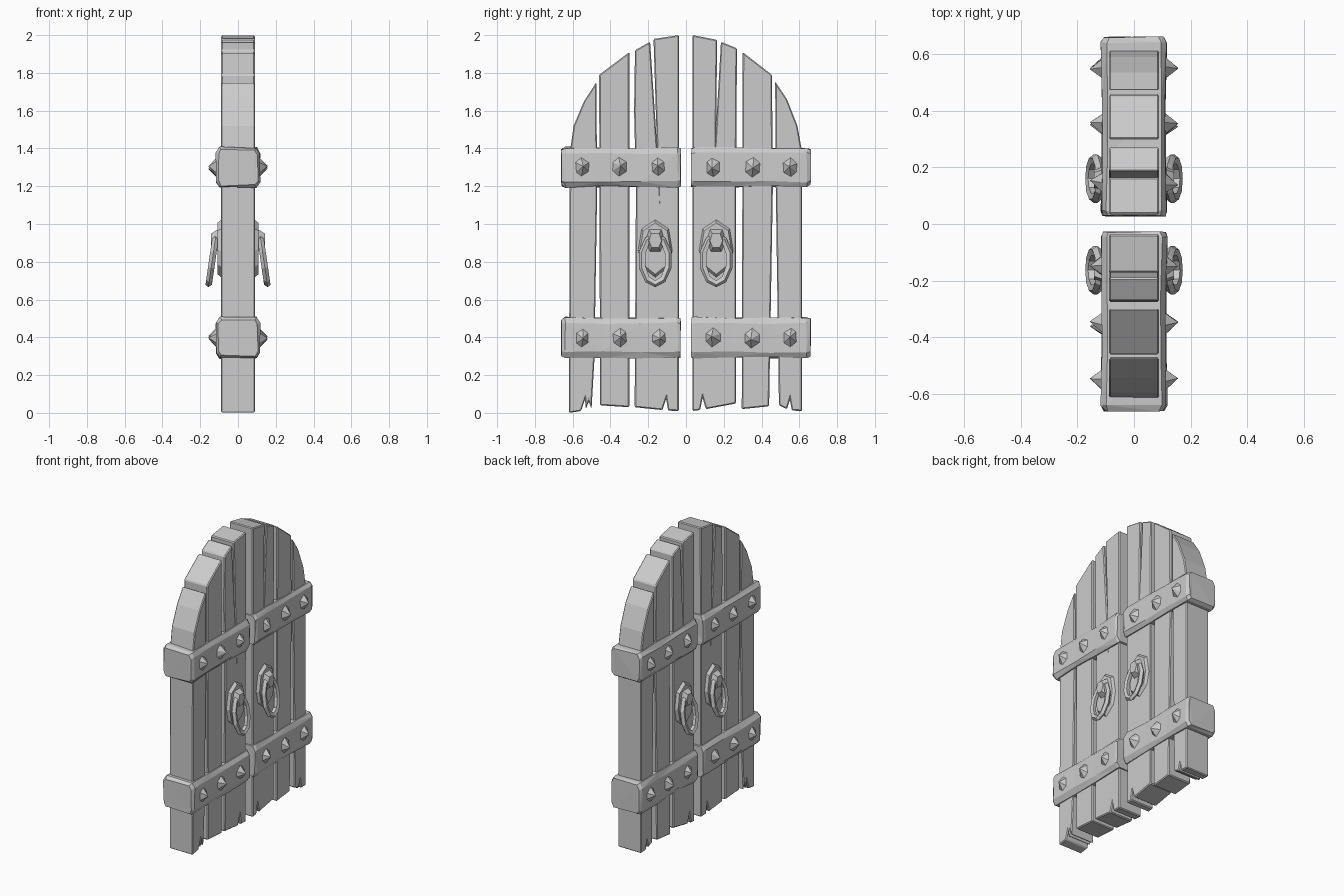
import bpy, bmesh, math, random
from mathutils import Vector, Matrix

if "Cube" in bpy.data.objects:
    bpy.data.objects.remove(bpy.data.objects["Cube"])

random.seed(4)


def finish(bm, name, bevel=0.0):
    bmesh.ops.recalc_face_normals(bm, faces=bm.faces)
    me = bpy.data.meshes.new(name)
    bm.to_mesh(me)
    bm.free()
    ob = bpy.data.objects.new(name, me)
    bpy.context.collection.objects.link(ob)
    if bevel:
        mod = ob.modifiers.new("worn_edges", 'BEVEL')
        mod.width, mod.segments, mod.limit_method = bevel, 1, 'ANGLE'
        mod.angle_limit = math.radians(40)
    return ob


def extrude_profile(name, pts, x0, x1, inset=1.0, bevel=0.0):
    """Prism along x from a (y, z) outline; inset scales the x1 end."""
    bm = bmesh.new()
    cy = sum(p[0] for p in pts) / len(pts)
    cz = sum(p[1] for p in pts) / len(pts)
    a = [bm.verts.new((x0, y, z)) for y, z in pts]
    b = [bm.verts.new((x1, cy + (y - cy) * inset, cz + (z - cz) * inset)) for y, z in pts]
    bm.faces.new(a)
    bm.faces.new(b[::-1])
    n = len(pts)
    for i in range(n):
        bm.faces.new((a[i], a[(i + 1) % n], b[(i + 1) % n], b[i]))
    return finish(bm, name, bevel)


def loft(name, rings, closed=False):
    bm = bmesh.new()
    vs = [[bm.verts.new(p) for p in r] for r in rings]
    n = len(vs[0])
    for k in range(len(vs) if closed else len(vs) - 1):
        r, s = vs[k], vs[(k + 1) % len(vs)]
        for i in range(n):
            bm.faces.new((r[i], r[(i + 1) % n], s[(i + 1) % n], s[i]))
    if not closed:
        bm.faces.new(vs[0])
        bm.faces.new(vs[-1][::-1])
    bmesh.ops.triangulate(bm, faces=bm.faces)
    return finish(bm, name)


# Planks: arched tops, split ends, notched bottoms
planks = {
    "left_outer": [(-.62, .0), (-.555, .01), (-.535, .07), (-.53, .02), (-.515, .06), (-.50, .02),
                   (-.485, .28), (-.47, 1.2), (-.475, 1.75), (-.54, 1.65), (-.595, 1.52), (-.615, 1.38)],
    "left_middle": [(-.455, .04), (-.30, .03), (-.30, 1.91), (-.46, 1.79)],
    "left_inner": [(-.272, .03), (-.125, .015), (-.105, .075), (-.095, .012), (-.038, .01),
                   (-.036, 2.0), (-.172, 1.98), (-.155, 1.44), (-.19, 1.965), (-.27, 1.92), (-.275, 1.6), (-.265, 1.2)],
    "right_inner": [(.035, .01), (.075, .015), (.088, .08), (.105, .02), (.265, .05),
                    (.265, 1.2), (.27, 1.93), (.185, 1.965), (.16, 1.53), (.165, 1.975), (.034, 2.0)],
    "right_middle": [(.295, .02), (.44, .035), (.46, 1.2), (.455, 1.79), (.30, 1.91)],
    "right_outer": [(.492, .04), (.535, .02), (.55, .07), (.56, .012), (.615, .01),
                    (.615, 1.38), (.59, 1.52), (.535, 1.66), (.472, 1.755), (.475, 1.2)],
}
for nm, pts in planks.items():
    extrude_profile("plank_" + nm, pts, -.089, .089, bevel=.006)


# Iron bands: chamfered, slightly hammered bars around each leaf
def band(name, side, z0, z1):
    zc, h = (z0 + z1) / 2, (z1 - z0) / 2
    sect = [(-.098, -1), (.098, -1), (.116, -.72), (.116, .72),
            (.098, 1), (-.098, 1), (-.116, .72), (-.116, -.72)]
    rings = []
    for y, s in ((.028, .95), (.045, 1), (.24, .97), (.44, .97), (.64, 1), (.66, .9)):
        j = lambda: random.uniform(-.005, .005)
        rings.append([(x * s + j() * .6, side * (y + j() * .5), zc + h * z * s + j()) for x, z in sect])
    loft(name, rings)


# Studs: six-sided faceted points
def stud(name, face, y, z):
    bm = bmesh.new()
    ring = [bm.verts.new((face * .10, y + .052 * math.cos(a), z + .066 * math.sin(a)))
            for a in [math.pi / 2 + i * math.pi / 3 + random.uniform(-.15, .15) for i in range(6)]]
    tip = bm.verts.new((face * .156, y + random.uniform(-.01, .01), z + random.uniform(-.01, .01)))
    bm.faces.new(ring)
    for i in range(6):
        bm.faces.new((ring[i], ring[(i + 1) % 6], tip))
    finish(bm, name)


for side, leaf in ((-1, "left"), (1, "right")):
    for z0, z1, level in ((1.195, 1.405, "upper"), (.29, .505, "lower")):
        band(f"band_{leaf}_{level}", side, z0, z1)
        for y in (.145, .352, .552):
            for face in (-1, 1):
                stud(f"stud_{leaf}_{level}", face, side * y, (z0 + z1) / 2)


# Handles: back plate, hanger boss and hanging ring on both faces
def handle(leaf, face, yc):
    plate = [(0, .71), (.075, .77), (.095, .86), (.075, .98), (0, 1.03),
             (-.075, .98), (-.095, .86), (-.075, .77)]
    extrude_profile(f"handle_plate_{leaf}", [(yc + y, z) for y, z in plate],
                    face * .08, face * .108, inset=.85)
    boss = [(-.03, .85), (.03, .85), (.055, .91), (.035, .975), (-.035, .975), (-.055, .91)]
    extrude_profile(f"handle_boss_{leaf}", [(yc + y, z) for y, z in boss],
                    face * .10, face * .142, inset=.6)
    rings = []
    for i in range(10):
        a = math.pi / 2 + i * math.tau / 10
        c, s = math.cos(a), math.sin(a)
        out = Vector((-face * .16 * s, c, s)).normalized()
        centre = Vector((face * (.136 - .018 * s), yc + .07 * c, .81 + .125 * s))
        rings.append([centre + .020 * (out * math.cos(t) + Vector((face, 0, 0)) * math.sin(t) * .9)
                      for t in [k * math.tau / 5 for k in range(5)]])
    loft(f"handle_ring_{leaf}", rings, closed=True)


for leaf, yc in (("left", -.163), ("right", .16)):
    for face in (-1, 1):
        handle(leaf, face, yc)
